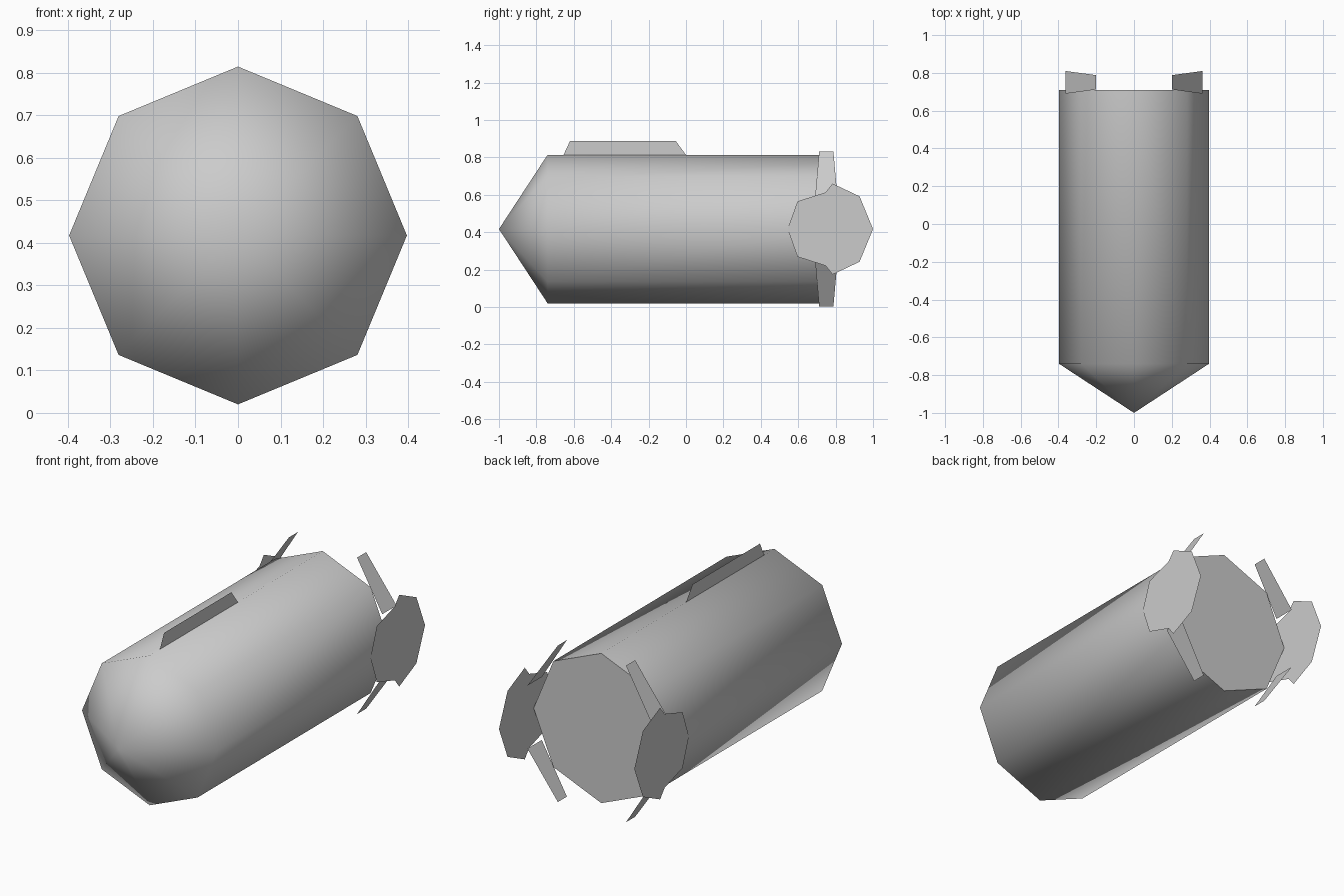
import bpy
import bmesh
import math
from mathutils import Matrix, Vector

cube = bpy.data.objects.get("Cube")
if cube:
    bpy.data.objects.remove(cube, do_unlink=True)

AXIS_Z = 0.417          # height of the hull's centre line
RADIUS = 0.397
FRONT, REAR, TIP = -0.74, 0.71, -1.0

grey = bpy.data.materials.new("hull_grey")
grey.use_nodes = True
COLOUR = (0.6, 0.6, 0.6, 1)
grey.diffuse_color = COLOUR
grey.node_tree.nodes["Principled BSDF"].inputs["Base Color"].default_value = COLOUR


def add_object(name, bm):
    mesh = bpy.data.meshes.new(name)
    bm.to_mesh(mesh)
    bm.free()
    mesh.materials.append(grey)
    obj = bpy.data.objects.new(name, mesh)
    bpy.context.collection.objects.link(obj)
    return obj


def add_plate(name, points, outward):
    """Thin single-sided sheet whose normal points along outward."""
    bm = bmesh.new()
    face = bm.faces.new([bm.verts.new(p) for p in points])
    face.normal_update()
    if face.normal.dot(Vector(outward)) < 0:
        face.normal_flip()
    return add_object(name, bm)


# Eight-sided hull, its front cap drawn out into a pointed nose
bm = bmesh.new()
bmesh.ops.create_cone(bm, cap_ends=True, segments=8, radius1=RADIUS,
                      radius2=RADIUS, depth=REAR - FRONT)
bm.transform(Matrix.Translation((0, (FRONT + REAR) / 2, AXIS_Z))
             @ Matrix.Rotation(math.pi / 2, 4, "X"))
bm.normal_update()
front_cap = min(bm.faces, key=lambda f: f.normal.y)
nose = bmesh.ops.poke(bm, faces=[front_cap])["verts"][0]
nose.co.y = TIP
bm.normal_update()
hull = add_object("hull", bm)
bpy.ops.object.select_all(action="DESELECT")
hull.select_set(True)
bpy.context.view_layer.objects.active = hull
bpy.ops.object.shade_smooth_by_angle(angle=math.radians(70))

# Upright ridge along the top
ridge = [(-0.655, 0.813), (-0.62, 0.888), (-0.055, 0.888), (0, 0.813)]
add_plate("top_ridge", [(0, y, z) for y, z in ridge], (1, 0, 0))

# Side vanes: upper half outline (y, height above axis), mirrored downwards
upper = [(0.543, 0), (0.596, 0.148), (0.746, 0.196),
         (0.784, 0.243), (0.928, 0.175), (1.0, 0)]
outline = upper + [(y, -h) for y, h in reversed(upper[1:-1])]

# Diagonal fins: (x, y, height above axis), one for each corner of the tail
fin = [(0.2, 0.712, 0.415), (0.2, 0.788, 0.415),
       (0.363, 0.81, 0.167), (0.363, 0.69, 0.167)]

for side, sx in (("left", 1), ("right", -1)):
    add_plate(f"{side}_side_vane",
              [(sx * RADIUS, y, AXIS_Z + h) for y, h in outline], (sx, 0, 0))
    for level, sz in (("upper", 1), ("lower", -1)):
        add_plate(f"{side}_{level}_fin",
                  [(sx * x, y, AXIS_Z + sz * h) for x, y, h in fin],
                  (sx, 0, sz))
